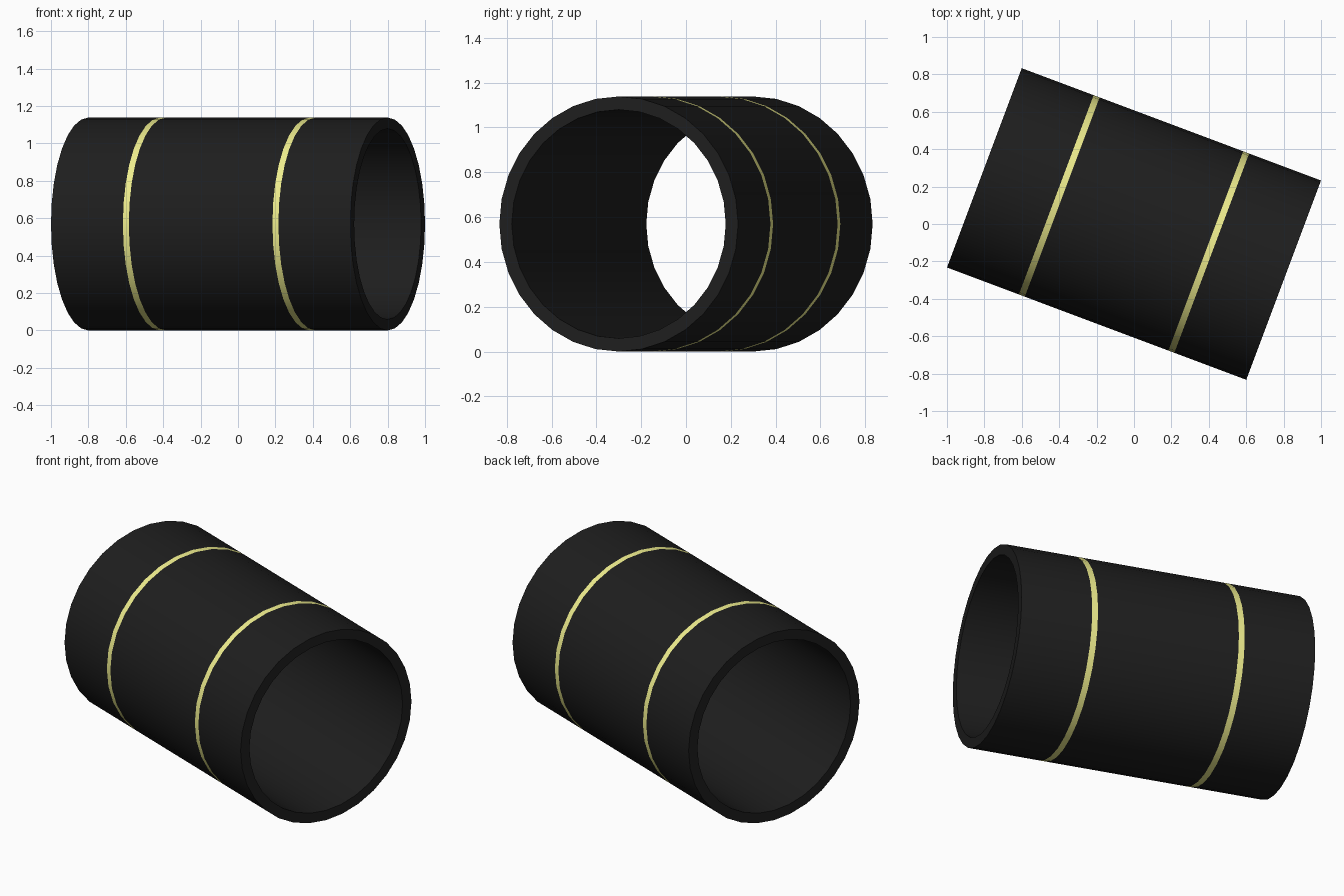
import bpy, bmesh
from math import sin, cos, pi, radians

if "Cube" in bpy.data.objects:
    bpy.data.objects.remove(bpy.data.objects["Cube"])

L, R_OUT, R_IN, SEGS = 1.709, 0.569, 0.51, 32
BAND_X, BAND_W = 0.427, 0.034
YAW = radians(-20.56)


def material(name, color):
    m = bpy.data.materials.new(name)
    m.diffuse_color = (*color, 1)
    m.use_nodes = True
    m.node_tree.nodes["Principled BSDF"].inputs["Base Color"].default_value = m.diffuse_color
    return m


# Tube wall cross-section (axial position, radius), cut at the band edges
h, w = L / 2, BAND_W / 2
xs = [-h, -BAND_X - w, -BAND_X + w, BAND_X - w, BAND_X + w, h]
profile = [(x, R_OUT) for x in xs] + [(h, R_IN), (-h, R_IN)]
band_strips = {1, 3}

# Spin the section around the x axis
bm = bmesh.new()
rings = []
for i in range(SEGS):
    a = 2 * pi * i / SEGS
    rings.append([bm.verts.new((x, r * cos(a), r * sin(a))) for x, r in profile])
n = len(profile)
for i in range(SEGS):
    p, q = rings[i], rings[(i + 1) % SEGS]
    for j in range(n):
        k = (j + 1) % n
        face = bm.faces.new((p[j], p[k], q[k], q[j]))
        face.material_index = 1 if j in band_strips else 0
bmesh.ops.recalc_face_normals(bm, faces=bm.faces)
mesh = bpy.data.meshes.new("banded_pipe")
bm.to_mesh(mesh)
bm.free()

# Dark pipe with two flush yellow bands
mesh.materials.append(material("dark_plastic", (0.013, 0.013, 0.013)))
mesh.materials.append(material("yellow_band", (0.86, 0.85, 0.27)))
pipe = bpy.data.objects.new("banded_pipe", mesh)
bpy.context.collection.objects.link(pipe)
pipe.location.z = R_OUT
pipe.rotation_euler.z = YAW

bpy.context.view_layer.objects.active = pipe
pipe.select_set(True)
bpy.ops.object.shade_smooth_by_angle(angle=radians(30))
